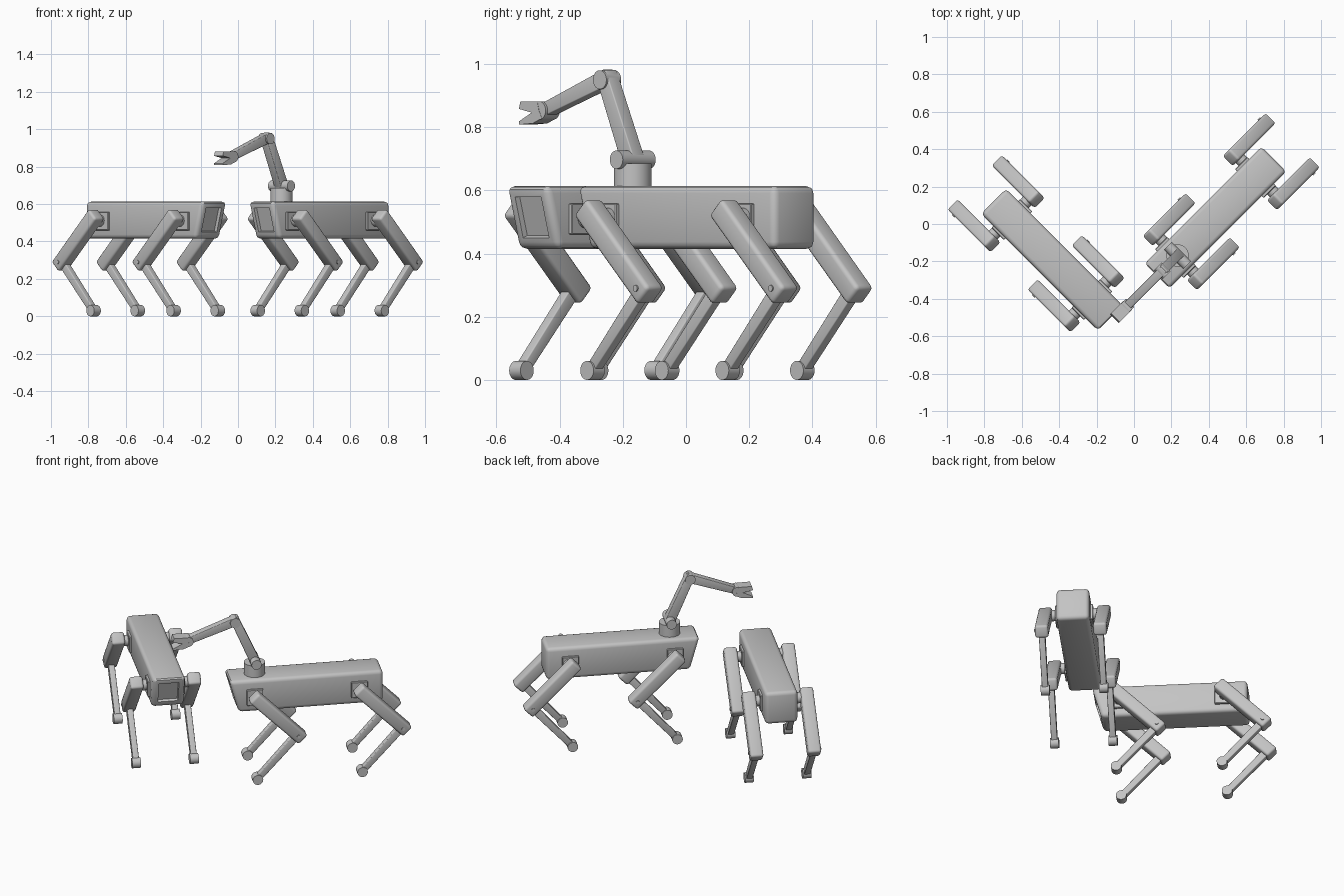
import bpy, bmesh, math
from mathutils import Matrix, Vector

cube = bpy.data.objects.get("Cube")
if cube:
    bpy.data.objects.remove(cube, do_unlink=True)

grey = bpy.data.materials.new("light grey")
grey.use_nodes = True
grey.diffuse_color = (0.55, 0.55, 0.55, 1)
grey.node_tree.nodes["Principled BSDF"].inputs["Base Color"].default_value = grey.diffuse_color


def finish(name, bm, frame):
    """Turn a bmesh in robot space (x forward, y left) into a placed object."""
    bmesh.ops.recalc_face_normals(bm, faces=bm.faces)
    mesh = bpy.data.meshes.new(name)
    bm.to_mesh(mesh)
    bm.free()
    mesh.materials.append(grey)
    ob = bpy.data.objects.new(name, mesh)
    bpy.context.collection.objects.link(ob)
    ob.matrix_world = frame
    bpy.ops.object.select_all(action='DESELECT')
    ob.select_set(True)
    bpy.context.view_layer.objects.active = ob
    bpy.ops.object.shade_smooth_by_angle(angle=math.radians(32))
    return ob


def prism_mesh(profile, y, width, bevel=0.0, segments=3):
    """Extrude a side profile of (x, z) points sideways, then round its edges."""
    bm = bmesh.new()
    face = bm.faces.new([bm.verts.new((x, y - width / 2, z)) for x, z in profile])
    out = bmesh.ops.extrude_face_region(bm, geom=[face])
    moved = [v for v in out["geom"] if isinstance(v, bmesh.types.BMVert)]
    bmesh.ops.translate(bm, verts=moved, vec=(0, width, 0))
    bmesh.ops.recalc_face_normals(bm, faces=bm.faces)
    if bevel:
        bmesh.ops.bevel(bm, geom=bm.edges[:], offset=bevel, segments=segments,
                        profile=0.5, affect='EDGES')
    return bm


def prism(name, frame, *args):
    return finish(name, prism_mesh(*args), frame)


def bar(name, frame, start, end, w0, w1, y, width, bevel=0.0):
    """Tapered bar between two points of the side plane."""
    a, b = Vector(start), Vector(end)
    d = (b - a).normalized()
    n = Vector((-d.y, d.x))
    pts = [a + n * w0 / 2, a - n * w0 / 2, b - n * w1 / 2, b + n * w1 / 2]
    return prism(name, frame, [tuple(p) for p in pts], y, width, bevel)


def cylinder(name, frame, centre, radius, length, sideways=True):
    bm = bmesh.new()
    m = Matrix.Translation(centre)
    if sideways:
        m = m @ Matrix.Rotation(math.pi / 2, 4, 'X')
    bmesh.ops.create_cone(bm, cap_ends=True, segments=32, radius1=radius,
                          radius2=radius, depth=length, matrix=m)
    return finish(name, bm, frame)


def body(name, frame):
    # slanted nose, rounded edges, recessed sensor panel in the front face
    bm = prism_mesh([(-0.443, 0.415), (0.39, 0.415), (0.445, 0.613), (-0.443, 0.613)],
                    0, 0.188, 0.022)
    front = max(bm.faces, key=lambda f: f.calc_area() if f.normal.x > 0.9 else 0)
    bmesh.ops.inset_region(bm, faces=[front], thickness=0.02)
    bmesh.ops.inset_region(bm, faces=[front], thickness=0.003, depth=-0.018)
    finish(name, bm, frame)


def leg(name, frame, hip, side):
    knee = (hip - 0.235, 0.29)
    foot = (hip - 0.002, 0.03)
    y = side * 0.167
    mid = Vector((hip - 0.12, 0.406))
    half = Vector((1, 1)).normalized() * 0.2
    # hip plate and joint
    prism(name + "_hip_plate", frame,
          [(hip - 0.047, 0.46), (hip + 0.047, 0.46), (hip + 0.047, 0.558), (hip - 0.047, 0.558)],
          side * 0.097, 0.022, 0.003, 1)
    cylinder(name + "_hip_joint", frame, (hip - 0.012, side * 0.12, 0.512), 0.032, 0.05)
    # thigh, knee pin, shin and foot
    bar(name + "_thigh", frame, mid + half, mid - half, 0.076, 0.074, y, 0.076, 0.014)
    cylinder(name + "_knee_pin", frame, (knee[0], side * 0.203, knee[1]), 0.01, 0.014)
    bar(name + "_shin", frame, knee, foot, 0.044, 0.036, y, 0.036, 0.004)
    cylinder(name + "_foot", frame, (foot[0], y, foot[1]), 0.03, 0.05)


def arm(frame):
    shoulder, elbow, wrist = (0.285, 0.697), (0.4, 0.95), (0.672, 0.853)
    cylinder("arm_base", frame, (shoulder[0], 0, 0.645), 0.06, 0.08, False)
    cylinder("arm_shoulder", frame, (shoulder[0], 0, shoulder[1]), 0.029, 0.147)
    bar("upper_arm", frame, shoulder, (0.405, 0.972), 0.058, 0.05, 0, 0.052, 0.004)
    cylinder("arm_elbow", frame, (elbow[0], 0, elbow[1]), 0.03, 0.066)
    bar("forearm", frame, (0.385, 0.958), wrist, 0.054, 0.042, 0, 0.046, 0.004)
    cylinder("arm_wrist", frame, (wrist[0], 0, wrist[1]), 0.029, 0.064)
    # open two-jaw gripper
    prism("gripper_upper_jaw", frame,
          [(0.67, 0.845), (0.705, 0.846), (0.762, 0.858), (0.755, 0.882), (0.68, 0.881)], 0, 0.066)
    prism("gripper_lower_jaw", frame,
          [(0.66, 0.828), (0.7, 0.812), (0.762, 0.808), (0.762, 0.818), (0.705, 0.846), (0.67, 0.85)],
          0, 0.066)


# two walking robots turned towards each other
robots = {"first": ((-0.437, -0.192, 0), -45), "second": ((0.434, 0.033, 0), -135)}
for robot, (place, heading) in robots.items():
    frame = Matrix.Translation(place) @ Matrix.Rotation(math.radians(heading), 4, 'Z')
    body(robot + "_body", frame)
    for end, hip in (("front", 0.3), ("rear", -0.305)):
        for label, side in (("left", 1), ("right", -1)):
            leg(f"{robot}_{end}_{label}", frame, hip, side)
    if robot == "second":
        arm(frame)
